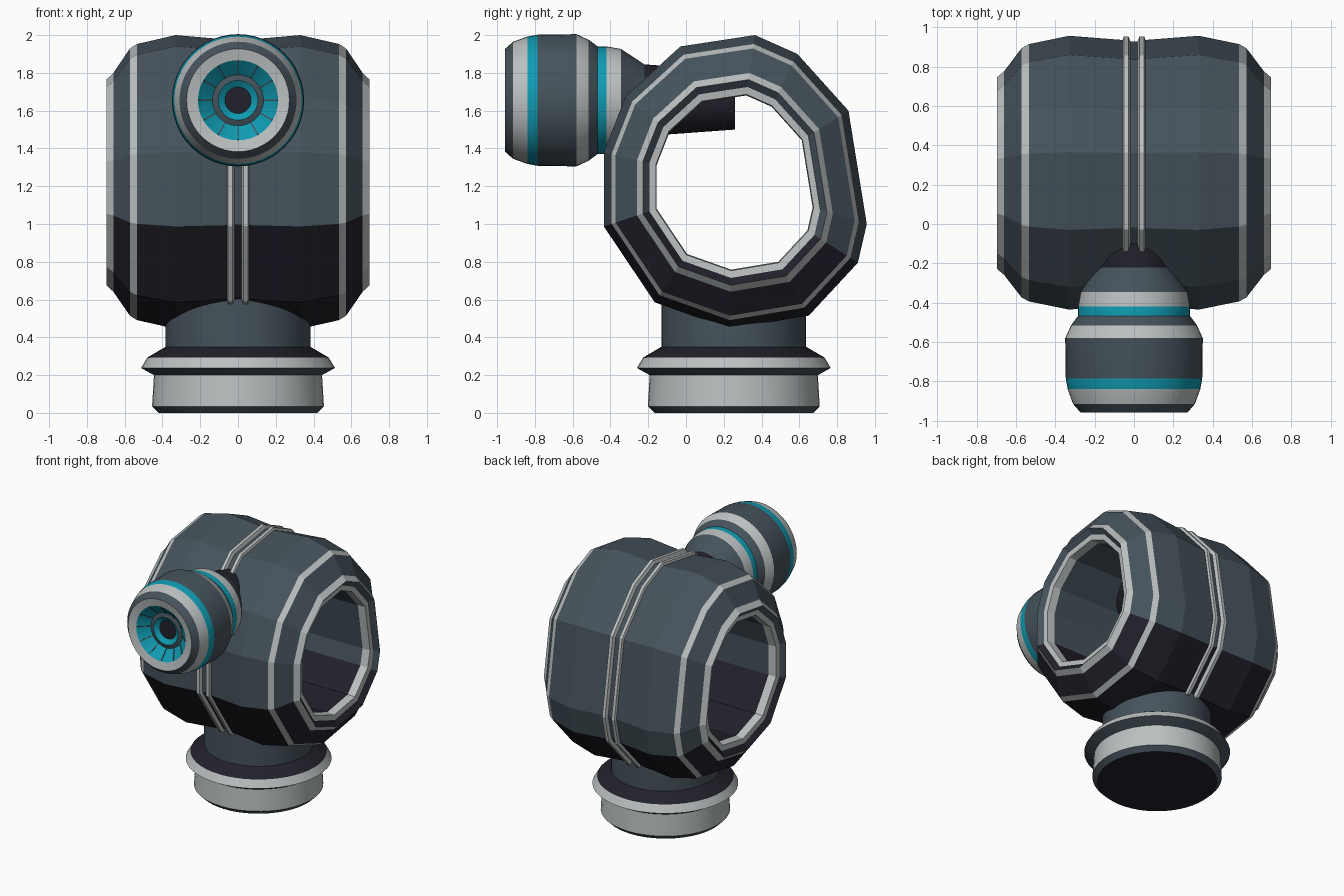
import bpy, bmesh, math
from mathutils import Vector, Matrix

cube = bpy.data.objects.get("Cube")
if cube:
    bpy.data.objects.remove(cube, do_unlink=True)


def material(name, rgb):
    m = bpy.data.materials.new(name)
    m.use_nodes = True
    m.diffuse_color = (*rgb, 1)
    node = next(n for n in m.node_tree.nodes if n.type == 'BSDF_PRINCIPLED')
    node.inputs["Base Color"].default_value = (*rgb, 1)
    return m


SLATE, WHITE, TEAL, DARK = range(4)
MATERIALS = [
    material("slate grey", (0.06, 0.085, 0.105)),
    material("light grey", (0.50, 0.53, 0.53)),
    material("teal", (0.005, 0.33, 0.45)),
    material("dark violet", (0.016, 0.0145, 0.023)),
]


def finish(name, bm, smooth=False):
    """Turn a bmesh into a scene object."""
    bmesh.ops.remove_doubles(bm, verts=bm.verts, dist=1e-5)
    bmesh.ops.recalc_face_normals(bm, faces=bm.faces)
    mesh = bpy.data.meshes.new(name)
    bm.to_mesh(mesh)
    bm.free()
    for m in MATERIALS:
        mesh.materials.append(m)
    obj = bpy.data.objects.new(name, mesh)
    bpy.context.collection.objects.link(obj)
    if smooth:
        bpy.ops.object.select_all(action='DESELECT')
        obj.select_set(True)
        bpy.context.view_layer.objects.active = obj
        bpy.ops.object.shade_smooth_by_angle(angle=math.radians(12))
    return obj


def loft(name, rings, colour, closed=False, smooth=False):
    """Skin a row of equal rings; colour(i, j) picks the material of a face."""
    bm = bmesh.new()
    rows = [[bm.verts.new(p) for p in ring] for ring in rings]
    n = len(rows[0])
    for i in range(len(rows) if closed else len(rows) - 1):
        a, b = rows[i], rows[(i + 1) % len(rows)]
        for j in range(n):
            k = (j + 1) % n
            face = bm.faces.new((a[j], a[k], b[k], b[j]))
            face.material_index = colour(i, j)
    return finish(name, bm, smooth)


def lathe(name, profile, place, sides=48):
    """Revolve (radius, height, colour of next band) points."""
    turns = [math.tau * j / sides for j in range(sides)]
    rings = [[place(r * math.cos(t), r * math.sin(t), h) for t in turns]
             for r, h, _ in profile]
    loft(name, rings, lambda i, j: profile[i][2], smooth=True)


# Faceted ring body: side outline (y, z) scaled about its middle along x
MID_Y, MID_Z = 0.253, 1.215
outline = [(0.365, 2.0), (0.59, 1.9), (0.86, 1.6), (0.957, 1.0),
           (0.91, 0.795), (0.65, 0.515), (0.23, 0.445), (-0.165, 0.585),
           (-0.435, 0.987), (-0.435, 1.38), (-0.32, 1.675), (-0.03, 1.94)]
section = [(0, 0.96, SLATE), (0.018, 0.96, WHITE), (0.028, 0.995, WHITE),
           (0.052, 0.995, WHITE), (0.058, 0.97, SLATE), (0.33, 1.0, SLATE),
           (0.535, 0.94, WHITE), (0.572, 0.91, SLATE), (0.66, 0.745, WHITE),
           (0.697, 0.70, SLATE), (0.665, 0.65, WHITE), (0.66, 0.60, WHITE),
           (0.60, 0.593, SLATE), (0, 0.593, SLATE)]
loop = [(x, s) for x, s, _ in section]
loop += [(-x, s) for x, s, _ in reversed(section[1:-1])]
bands = [c for _, _, c in section[:-1]]
bands += bands[::-1]
body_rings = [[(x, MID_Y + s * (y - MID_Y), MID_Z + s * (z - MID_Z))
               for y, z in outline] for x, s in loop]


def body_colour(i, j):
    # The lower sectors are dark, apart from the trim
    return DARK if bands[i] == SLATE and 4 <= j <= 7 else bands[i]


loft("ring_body", body_rings, body_colour, closed=True)

# Round base with flared collar and neck
lathe("base_and_neck", [
    (0, 0, DARK), (0.42, 0, SLATE), (0.455, 0.035, WHITE),
    (0.445, 0.20, SLATE), (0.513, 0.238, WHITE), (0.48, 0.293, DARK),
    (0.383, 0.35, SLATE), (0.383, 0.62, SLATE), (0, 0.62, SLATE)],
    lambda a, b, h: (a, MID_Y + b, h))

# Lens barrel, from the recessed centre outwards and back to the stem
LENS_Z = 1.655
lathe("lens_barrel", [
    (0, -0.86, DARK), (0.07, -0.86, TEAL), (0.105, -0.885, SLATE),
    (0.135, -0.875, TEAL), (0.212, -0.945, WHITE), (0.272, -0.958, SLATE),
    (0.31, -0.915, WHITE), (0.337, -0.84, TEAL), (0.347, -0.785, SLATE),
    (0.35, -0.58, WHITE), (0.32, -0.515, SLATE), (0.285, -0.468, TEAL),
    (0.285, -0.42, WHITE), (0.272, -0.345, SLATE), (0.19, -0.22, DARK),
    (0.155, 0.26, DARK), (0, 0.26, DARK)],
    lambda a, b, h: (a, h, LENS_Z + b))

# Thin dividers across the teal lens ring
inner, outer = Vector((0.137, -0.877, 0)), Vector((0.21, -0.943, 0))
slope = math.atan2(outer.y - inner.y, outer.x - inner.x)
bm = bmesh.new()
for k in range(12):
    turn = (Matrix.Translation((0, 0, LENS_Z))
            @ Matrix.Rotation(math.tau * k / 12, 4, 'Y')
            @ Matrix.Translation((inner + outer) / 2)
            @ Matrix.Rotation(slope, 4, 'Z')
            @ Matrix.Diagonal(((outer - inner).length, 0.008, 0.007, 1)))
    bmesh.ops.create_cube(bm, size=1, matrix=turn)
for face in bm.faces:
    face.material_index = SLATE
finish("lens_dividers", bm)
